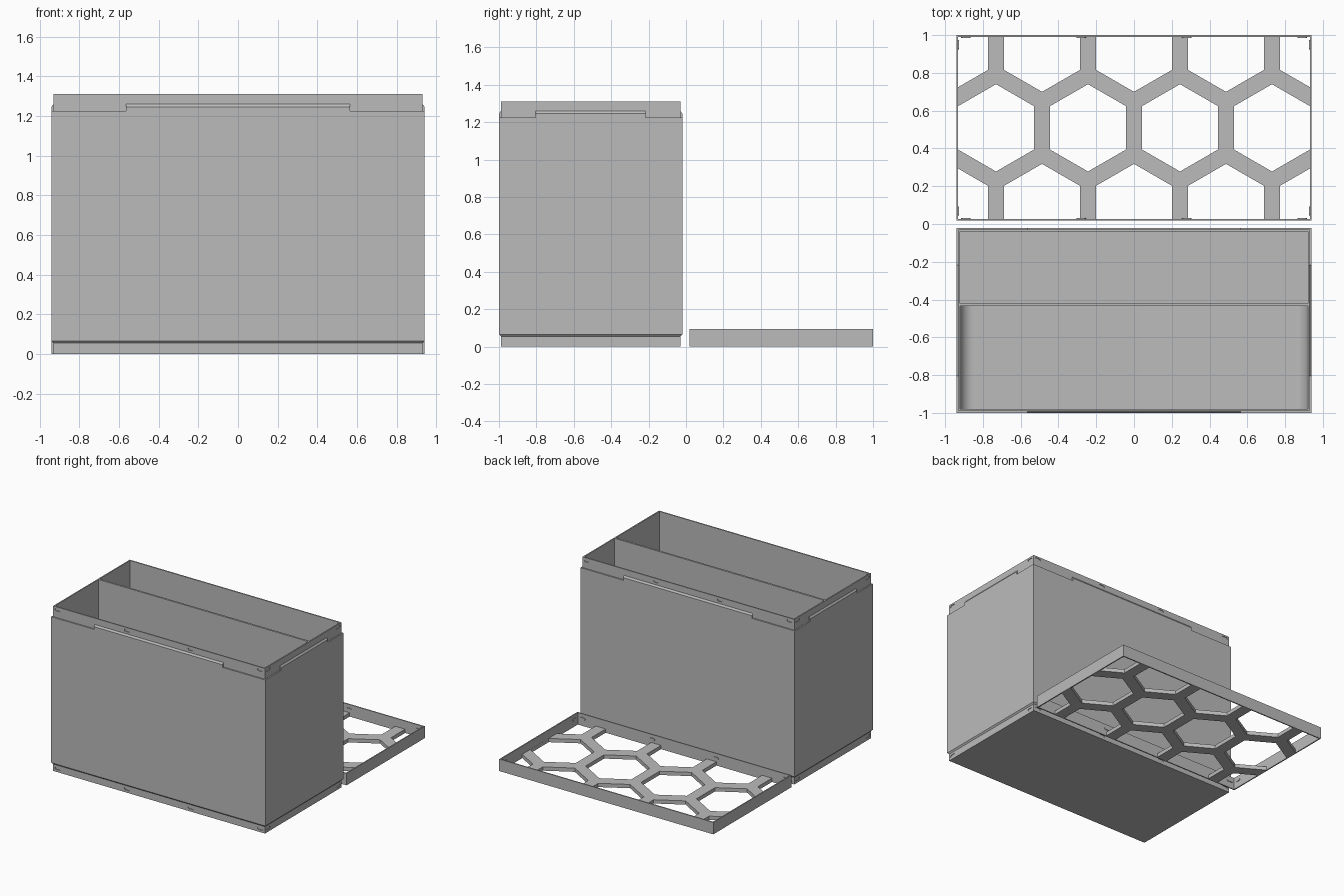
import bpy, bmesh
from math import cos, sin, pi, sqrt
from mathutils import Vector

cube = bpy.data.objects.get("Cube")
if cube:
    bpy.data.objects.remove(cube, do_unlink=True)

GREY = (0.5, 0.5, 0.5, 1)
mat = bpy.data.materials.new("plain grey")
mat.use_nodes = True
mat.diffuse_color = GREY
mat.node_tree.nodes["Principled BSDF"].inputs["Base Color"].default_value = GREY


def finish(name, bm):
    bmesh.ops.recalc_face_normals(bm, faces=bm.faces[:])
    me = bpy.data.meshes.new(name)
    bm.to_mesh(me)
    bm.free()
    me.materials.append(mat)
    ob = bpy.data.objects.new(name, me)
    bpy.context.collection.objects.link(ob)
    return ob


def prism(bm, pts, vec):
    """Extrude a planar outline along a vector."""
    a = [bm.verts.new(p) for p in pts]
    b = [bm.verts.new(Vector(p) + Vector(vec)) for p in pts]
    bm.faces.new(a)
    bm.faces.new(b)
    for i in range(len(a)):
        j = (i + 1) % len(a)
        bm.faces.new((a[i], a[j], b[j], b[i]))


def loft(name, cy, rings, closed=False):
    """Stack rectangles (half x, half y, z); closed makes a hollow frame."""
    bm = bmesh.new()
    loops = [[bm.verts.new((sx * hx, cy + sy * hy, z))
              for sx, sy in ((-1, -1), (1, -1), (1, 1), (-1, 1))] for hx, hy, z in rings]
    for a, b in zip(loops, loops[1:] + (loops[:1] if closed else [])):
        for i in range(4):
            j = (i + 1) % 4
            bm.faces.new((a[i], a[j], b[j], b[i]))
    if not closed:
        bm.faces.new(loops[0])
        bm.faces.new(loops[-1])
    return finish(name, bm)


def capsules(name, cy, hx, hy, heights, depth):
    """Small rounded clips centred on the four faces of a rectangle."""
    bm = bmesh.new()
    r, half = 0.009, 0.016
    shape = []
    for k in range(12):
        a = -pi / 2 + pi * (k % 6) / 5 + (pi if k > 5 else 0)
        shape.append(((half if k < 6 else -half) + r * cos(a), r * sin(a)))
    for z in heights:
        for s in (-1, 1):
            for x in (-0.89, -0.28, 0.28, 0.89):
                prism(bm, [(x + u, cy + s * hy - depth, z + v) for u, v in shape],
                      (0, 2 * depth, 0))
            for y in (-0.44, 0.44):
                prism(bm, [(s * hx - depth, cy + y + u, z + v) for u, v in shape],
                      (2 * depth, 0, 0))
    return finish(name, bm)


def cut(ob, cutter):
    mod = ob.modifiers.new("cut", "BOOLEAN")
    mod.operation = "DIFFERENCE"
    mod.solver = "EXACT"
    mod.object = cutter
    bpy.context.view_layer.objects.active = ob
    bpy.ops.object.modifier_apply(modifier=mod.name)
    bpy.data.objects.remove(cutter, do_unlink=True)


# Box body with stepped lips at bottom and top
BY, HX, HY = -0.51, 0.94, 0.49
LX, LY, TOP, STEP = 0.93, 0.48, 1.31, 1.225
body = loft("box_body", BY, [(LX, LY, 0), (LX, LY, 0.055), (HX, HY, 0.066),
                             (HX, HY, STEP), (LX, LY, STEP), (LX, LY, TOP)])

# Rear compartment: plain; front compartment: rounded floor ends
IX, FLOOR, R = 0.92, 0.02, 0.07
bm = bmesh.new()
prism(bm, [(-IX, -0.42, FLOOR), (IX, -0.42, FLOOR), (IX, -0.42, 1.4), (-IX, -0.42, 1.4)],
      (0, 0.38, 0))
arc = [(IX - R + R * sin(k * pi / 20), FLOOR + R - R * cos(k * pi / 20)) for k in range(11)]
half = arc + [(IX, 1.4)]
outline = half + [(-x, z) for x, z in reversed(half)]
prism(bm, [(x, -0.98, z) for x, z in outline], (0, 0.545, 0))
cut(body, finish("compartment_cutter", bm))

# Clip recesses around both lips
cut(body, capsules("recess_cutter", BY, LX, LY, (0.028, 1.287), 0.005))

# Raised chamfered tabs in the middle of each side
bm = bmesh.new()
for s in (-1, 1):
    for along_x, outer, inner, length in ((True, HY, LY, 0.565), (False, HX, LX, 0.294)):
        section = [(inner, STEP), (outer, STEP), (outer, 1.246), (inner, 1.26)]
        if along_x:
            prism(bm, [(-length, BY + s * o, z) for o, z in section], (2 * length, 0, 0))
        else:
            prism(bm, [(s * o, BY - length, z) for o, z in section], (0, 2 * length, 0))
finish("rim_tabs", bm)

# Lid frame
CY, DY, WALL, DEPTH = 0.509, 0.491, 0.009, 0.095
loft("lid_frame", CY, [(HX, DY, 0), (HX, DY, DEPTH), (HX - WALL, DY - WALL, DEPTH),
                       (HX - WALL, DY - WALL, 0)], closed=True)

# Lid panel with honeycomb openings
THICK, PITCH, HEX = 0.03, 0.487, 0.231
panel = loft("lid_honeycomb", CY, [(HX - 0.004, DY - 0.004, 0), (HX - 0.004, DY - 0.004, THICK)])
bm = bmesh.new()
for row in (-1, 0, 1):
    for col in range(-2, 3):
        x = PITCH * (col + (0.5 if row == 0 else 0))
        if abs(x) > 1:
            continue
        y = CY + row * PITCH * sqrt(3) / 2
        prism(bm, [(x + HEX * sin(k * pi / 3), y + HEX * cos(k * pi / 3), -0.1)
                   for k in range(6)], (0, 0, 0.3))
cutter = finish("honeycomb_cutter", bm)
# Keep the panel edge hidden inside the frame walls
for v in cutter.data.vertices:
    v.co.y = min(max(v.co.y, CY - DY - 0.2), CY + DY + 0.2)
cut(panel, cutter)

# Clip bumps inside the lid
capsules("lid_clips", CY, HX - WALL, DY - WALL, (0.058,), 0.005)

# Smooth the rounded floor, keep edges sharp
bpy.ops.object.select_all(action="DESELECT")
body.select_set(True)
bpy.context.view_layer.objects.active = body
bpy.ops.object.shade_smooth_by_angle()
